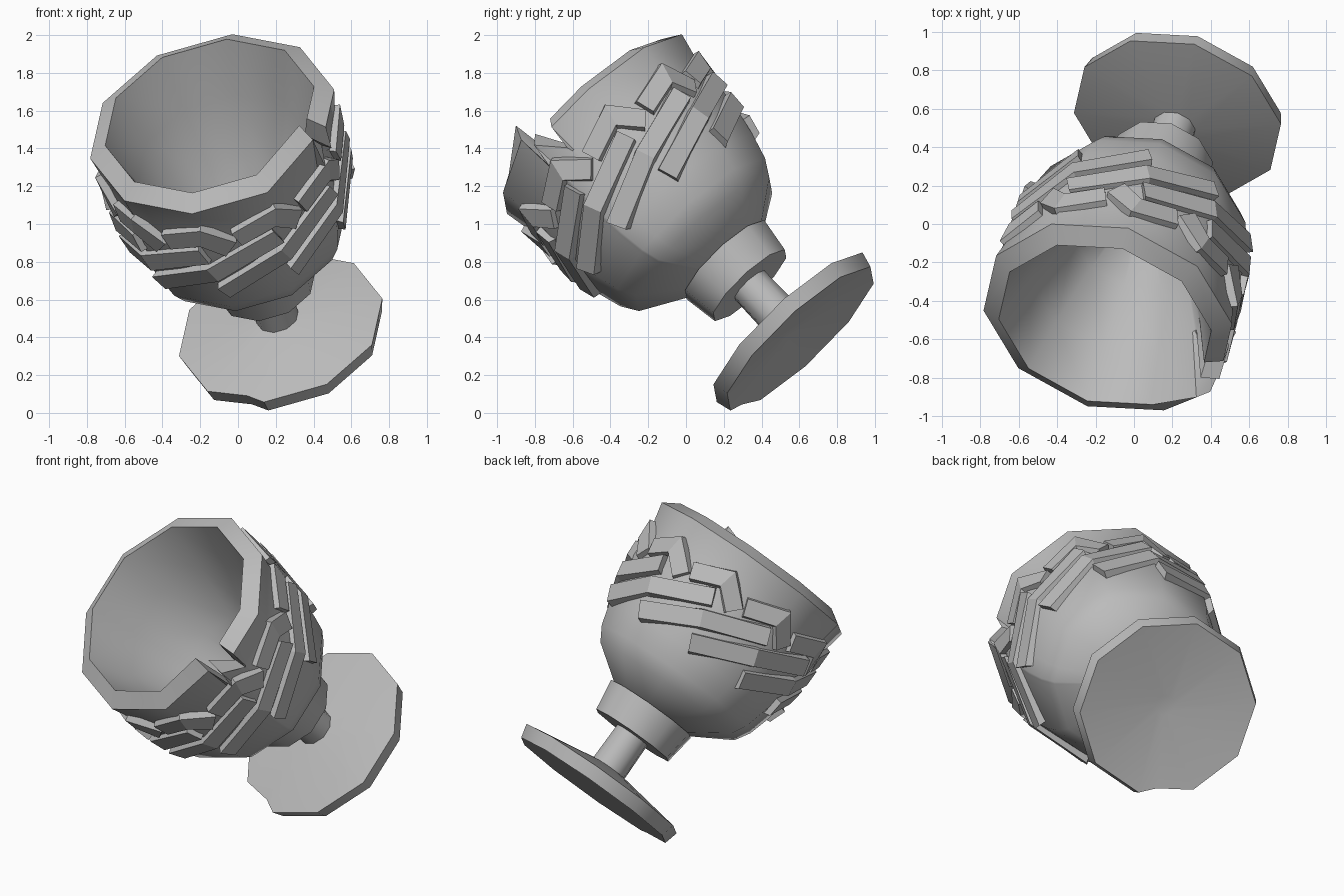
import bpy, bmesh, math
from mathutils import Vector

if "Cube" in bpy.data.objects:
    bpy.data.objects.remove(bpy.data.objects["Cube"])

# Tilted frame of the goblet: axis, "up" radial direction and sideways radial direction
AXIS = Vector((-0.235, -0.67, 0.705)).normalized()
UP = (Vector((0, 0, 1)) - AXIS * AXIS.z).normalized()
SIDE = Vector((-AXIS.y, AXIS.x, 0)).normalized()
ORIGIN = Vector((0.247, 0.609, 0.39))
PHASE = -4.5

stone = bpy.data.materials.new("grey_stone")
stone.diffuse_color = (0.5, 0.5, 0.5, 1)
stone.use_nodes = True
stone.node_tree.nodes["Principled BSDF"].inputs["Base Color"].default_value = stone.diffuse_color


def facet(deg):
    """Radius factor of a ten-sided outline at an angle."""
    a = (deg - PHASE) % 36 - 18
    return math.cos(math.radians(18)) / math.cos(math.radians(a))


def place(r, deg, t):
    """Point at radius, angle and height; the bowl sags slightly off the axis."""
    a = math.radians(deg)
    sag = 0.026 * min(1, max(0, (t - 0.6) / 0.12)) * (1 if t < 1 else max(0.3, 1 - (t - 1) * 1.1))
    return ORIGIN + (UP * math.cos(a) + SIDE * math.sin(a)) * r + AXIS * t - UP * sag


def finish(name, bm, smooth):
    bmesh.ops.recalc_face_normals(bm, faces=bm.faces[:])
    mesh = bpy.data.meshes.new(name)
    bm.to_mesh(mesh)
    bm.free()
    mesh.materials.append(stone)
    ob = bpy.data.objects.new(name, mesh)
    bpy.context.collection.objects.link(ob)
    if smooth:
        bpy.ops.object.select_all(action='DESELECT')
        ob.select_set(True)
        bpy.context.view_layer.objects.active = ob
        bpy.ops.object.shade_smooth_by_angle(angle=math.radians(40))
    return ob


def lathe(name, rings, angles, adjust=None):
    """Ten-sided turned part from (radius, height) rings, capped at both ends."""
    bm = bmesh.new()
    rows = []
    for i, (r, t) in enumerate(rings):
        row = []
        for a in angles:
            rr, tt = r * facet(a), t
            if adjust:
                rr, tt = adjust(i, a, rr, tt)
            row.append(bm.verts.new(place(rr, a, tt)))
        rows.append(row)
    n = len(angles)
    for low, high in zip(rows, rows[1:]):
        for j in range(n):
            k = (j + 1) % n
            bm.faces.new((low[j], low[k], high[k], high[j]))
    bm.faces.new(rows[0])
    bm.faces.new(rows[-1])
    return finish(name, bm, True)


TEN = [PHASE + 36 * i for i in range(10)]


# Foot with a hollow underside and a small chip in its edge, stem and collar
def foot_chip(i, a, r, t):
    return (r * 0.96 if a == 187 and i in (1, 2) else r), t


lathe("foot", [(0.06, 0.065), (0.538, 0.005), (0.56, 0.09), (0.12, 0.165)],
      sorted(TEN + [187]), foot_chip)
lathe("stem", [(0.115, 0.14), (0.11, 0.42)], TEN)
lathe("collar", [(0.268, 0.405), (0.297, 0.597)], TEN)

# Bowl: outer wall, sloped lip, tapering inner wall
OUTER = [(0.25, 0.58), (0.50, 0.74), (0.555, 0.83), (0.595, 0.97),
         (0.622, 1.12), (0.635, 1.28), (0.637, 1.46), (0.672, 1.625)]
INNER = [(0.575, 1.685), (0.47, 1.38), (0.32, 1.03), (0.08, 0.72)]
LIP = len(OUTER) - 1


def broken_lip(i, a, r, t):
    """Notch in the lip with a raised splinter beside it."""
    if i in (LIP, LIP + 1):
        if a in (93, 105):
            t = 1.485 if i == LIP else 1.50
        elif a == 107:
            r, t = (r, 1.70) if i == LIP else (r * 1.06, 1.79)
    return r, t


lathe("bowl", OUTER + INNER, sorted(TEN + [92, 93, 105, 107]), broken_lip)


# Braided band wrapped round the bowl
def wall(t):
    for (r0, t0), (r1, t1) in zip(OUTER, OUTER[1:]):
        if t <= t1:
            return r0 + (r1 - r0) * (t - t0) / (t1 - t0)
    return OUTER[-1][0]


ARC = math.radians(1) * 0.63   # surface length of one degree


def offset_path(path, d):
    """Mitred sideways offset of an (angle, height) path."""
    pts = [Vector((a * ARC, t)) for a, t in path]
    out = []
    for i, p in enumerate(pts):
        dirs = []
        if i > 0:
            dirs.append((p - pts[i - 1]).normalized())
        if i < len(pts) - 1:
            dirs.append((pts[i + 1] - p).normalized())
        normals = [Vector((-v.y, v.x)) for v in dirs]
        m = sum(normals, Vector((0, 0))).normalized()
        q = p + m * (d / m.dot(normals[0]))
        out.append((q.x / ARC, q.y))
    return out


def strap(bm, path, height):
    """Bevelled strap lying on the bowl wall."""
    lines = []
    for half, lift in ((-0.068, -0.03), (-0.052, height), (0.052, height), (0.068, -0.03)):
        lines.append([bm.verts.new(place((wall(t) + lift) * facet(a), a, t))
                      for a, t in offset_path(path, half)])
    for j in range(4):
        p, q = lines[j], lines[(j + 1) % 4]
        for i in range(len(path) - 1):
            bm.faces.new((p[i], p[i + 1], q[i + 1], q[i]))
    bm.faces.new([l[0] for l in lines])
    bm.faces.new([l[-1] for l in lines])


straps, loops = bmesh.new(), bmesh.new()
for start in TEN:
    # long rising strap
    strap(straps, [(start - 2, 1.005), (start - 36, 1.16), (start - 71, 1.305)], 0.042)
    # turn at the top of the braid
    strap(loops, [(start - 88, 1.365), (start - 108, 1.44), (start - 120, 1.31)], 0.036)
finish("braid_straps", straps, False)
finish("braid_loops", loops, False)
